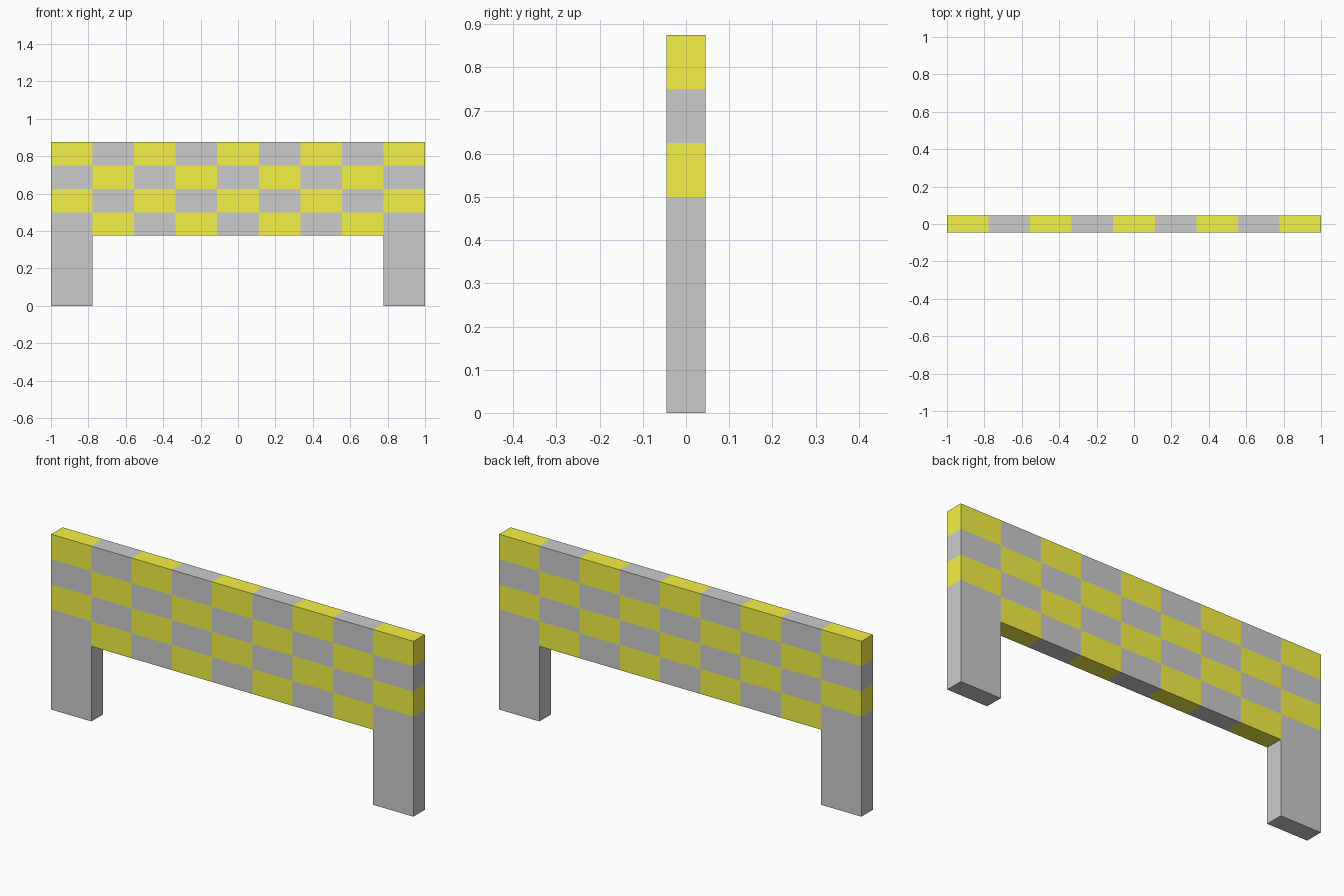
import bpy, bmesh
from mathutils import Matrix

if "Cube" in bpy.data.objects:
    bpy.data.objects.remove(bpy.data.objects["Cube"])

COLS, ROWS = 9, 4
CELL_W, CELL_H = 2 / COLS, 0.125
DEPTH = 0.09
LEG_H = 0.375

yellow = bpy.data.materials.new("yellow")
yellow.diffuse_color = (0.9, 0.88, 0.06, 1)
yellow.use_nodes = True
yellow.node_tree.nodes["Principled BSDF"].inputs["Base Color"].default_value = yellow.diffuse_color
grey = bpy.data.materials.new("grey")
grey.diffuse_color = (0.8, 0.8, 0.8, 1)
grey.use_nodes = True
grey.node_tree.nodes["Principled BSDF"].inputs["Base Color"].default_value = grey.diffuse_color


def box(size, centre):
    bm = bmesh.new()
    bmesh.ops.create_cube(bm, size=1, matrix=Matrix.Translation(centre) @ Matrix.Diagonal((*size, 1)))
    return bm


def finish(bm, name, materials=()):
    mesh = bpy.data.meshes.new(name)
    bm.to_mesh(mesh)
    bm.free()
    for mat in materials:
        mesh.materials.append(mat)
    obj = bpy.data.objects.new(name, mesh)
    bpy.context.collection.objects.link(obj)
    return obj


def cut(bm, point, normal):
    geom = bm.verts[:] + bm.edges[:] + bm.faces[:]
    bmesh.ops.bisect_plane(bm, geom=geom, plane_co=point, plane_no=normal)


# Chequered beam: one bar sliced into cells, alternate cells yellow
bm = box((2, DEPTH, ROWS * CELL_H), (0, 0, LEG_H + ROWS * CELL_H / 2))
for i in range(1, COLS):
    cut(bm, (-1 + i * CELL_W, 0, 0), (1, 0, 0))
for j in range(1, ROWS):
    cut(bm, (0, 0, LEG_H + j * CELL_H), (0, 0, 1))
for face in bm.faces:
    c = face.calc_center_median()
    col = min(COLS - 1, int((c.x + 1) / CELL_W))
    row = min(ROWS - 1, int((c.z - LEG_H) / CELL_H + 1e-4))
    face.material_index = (col + row) % 2
finish(bm, "chequered_beam", (grey, yellow))

# Legs under the two end columns
for name, side in (("left_leg", -1), ("right_leg", 1)):
    finish(box((CELL_W, DEPTH, LEG_H), (side * (1 - CELL_W / 2), 0, LEG_H / 2)), name)
